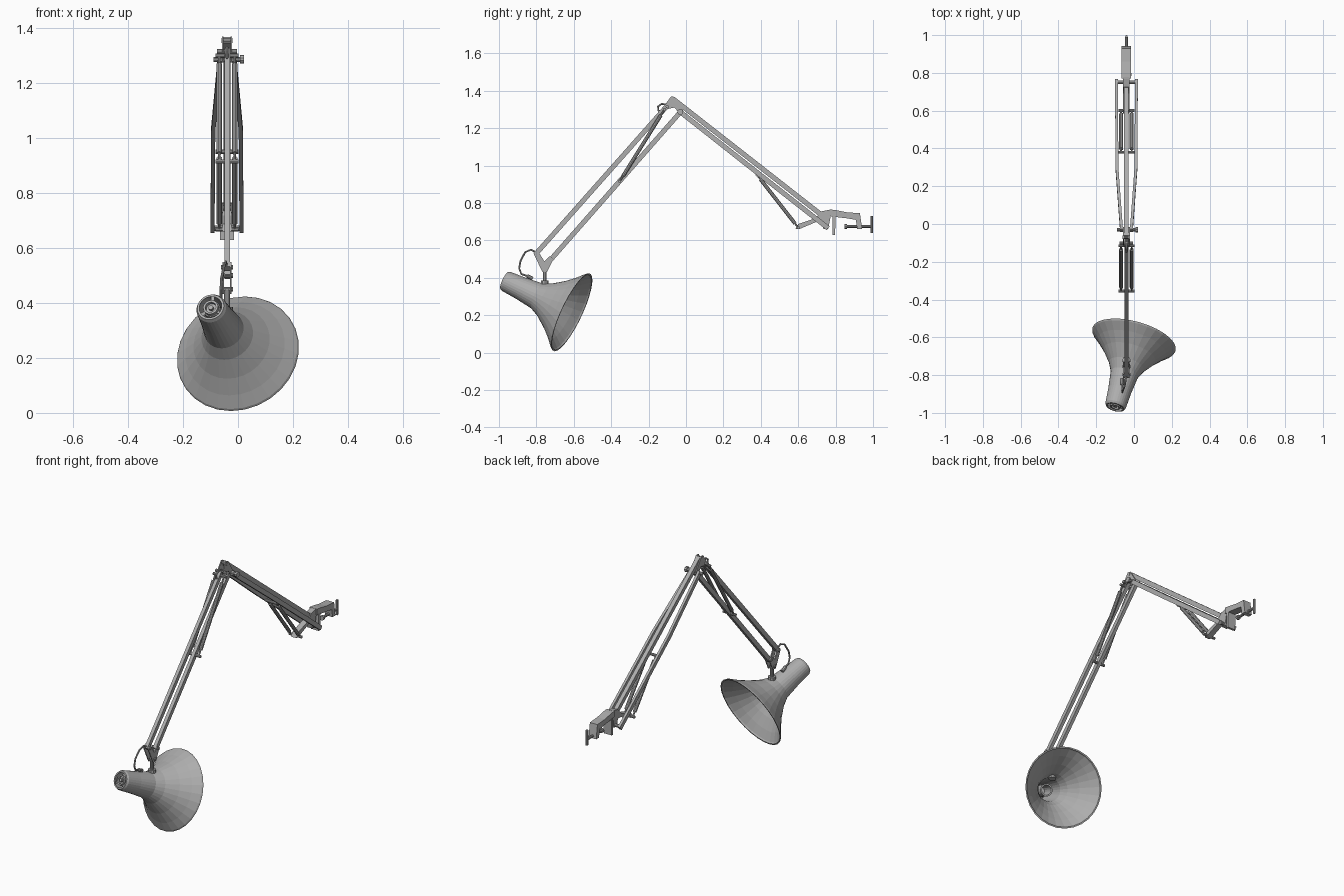
import bpy, bmesh, math
from mathutils import Vector

cube = bpy.data.objects.get("Cube")
if cube:
    bpy.data.objects.remove(cube, do_unlink=True)

grey = bpy.data.materials.new("lamp_grey")
grey.use_nodes = True
grey.diffuse_color = (0.42, 0.42, 0.42, 1)
grey.node_tree.nodes["Principled BSDF"].inputs["Base Color"].default_value = grey.diffuse_color

CX = -0.04  # centre plane of the arms


def finish(name, bm):
    bmesh.ops.remove_doubles(bm, verts=bm.verts, dist=0.0001)
    bmesh.ops.recalc_face_normals(bm, faces=bm.faces)
    mesh = bpy.data.meshes.new(name)
    bm.to_mesh(mesh)
    bm.free()
    mesh.materials.append(grey)
    obj = bpy.data.objects.new(name, mesh)
    bpy.context.collection.objects.link(obj)
    return obj


def skin(bm, rings, caps):
    """Join closed rings of vertices with quads."""
    n = len(rings[0])
    for a, b in zip(rings, rings[1:]):
        for i in range(n):
            j = (i + 1) % n
            bm.faces.new((a[i], a[j], b[j], b[i]))
    if caps:
        bm.faces.new(rings[0])
        bm.faces.new(rings[-1])


def sweep(name, pts, section):
    """Sweep a cross-section (side, up) along a path."""
    pts = [Vector(p) for p in pts]
    bm = bmesh.new()
    rings = []
    for i, p in enumerate(pts):
        t = (pts[min(i + 1, len(pts) - 1)] - pts[max(i - 1, 0)]).normalized()
        ref = Vector((0, 0, 1)) if abs(t.x) > 0.8 else Vector((1, 0, 0))
        side = (ref - t * ref.dot(t)).normalized()
        up = t.cross(side)
        rings.append([bm.verts.new(p + side * a + up * b) for a, b in section])
    skin(bm, rings, True)
    return finish(name, bm)


def rect(w, h):
    return [(-w / 2, -h / 2), (w / 2, -h / 2), (w / 2, h / 2), (-w / 2, h / 2)]


def circle(r, n=10):
    return [(r * math.cos(k * math.tau / n), r * math.sin(k * math.tau / n)) for k in range(n)]


def side_path(points, x=CX):
    return [(x, y, z) for y, z in points]


def cross_pin(name, y, z, half, r):
    return sweep(name, [(CX - half, y, z), (CX + half, y, z)], circle(r))


def plate(name, outline, x, width):
    """Side outline extruded across x."""
    bm = bmesh.new()
    rings = [[bm.verts.new((x + s * width / 2, y, z)) for y, z in outline] for s in (-1, 1)]
    skin(bm, rings, True)
    return finish(name, bm)


# Shade axis frame
BASE = Vector((-0.1, -0.97, 0.385))
AXIS = Vector((0.1, 0.36, -0.17)).normalized()
U = AXIS.cross(Vector((0, 0, 1))).normalized()
V = AXIS.cross(U)


def on_axis(t, r, a):
    return BASE + AXIS * t + (U * math.cos(a) + V * math.sin(a)) * r


def lathe(name, profile, n=28):
    bm = bmesh.new()
    rings = [[bm.verts.new(on_axis(t, r, k * math.tau / n)) for k in range(n)] for t, r in profile]
    skin(bm, rings, False)
    return finish(name, bm)


# Flared shade with a thin double wall
outer = [(0, 0.05), (0.012, 0.056), (0.1, 0.062), (0.2, 0.074), (0.25, 0.097),
         (0.315, 0.143), (0.365, 0.187), (0.402, 0.225), (0.41, 0.229)]
inner = [(t, r - 0.008) for t, r in reversed(outer)]
lathe("shade", outer + inner + outer[:1])

# Vented end with bulb socket
lathe("socket", [(0.015, 0), (0.015, 0.032), (0.16, 0.036), (0.16, 0.028), (0.06, 0.028), (0.06, 0)], 16)
lathe("vent_ring", [(0.0, 0.02), (0.0, 0.028), (0.016, 0.028), (0.016, 0.02), (0.0, 0.02)], 16)
lathe("vent_button", [(0.002, 0), (0.002, 0.009), (0.016, 0.009)], 10)
for k in range(3):
    a = k * math.tau / 3 + 0.5
    sweep("vent_spoke", [on_axis(0.018, 0.02, a), on_axis(0.018, 0.052, a)], rect(0.012, 0.008))

# Stem, swivel and V bracket above the shade
sweep("shade_stem", side_path([(-0.755, 0.355), (-0.755, 0.45)]), circle(0.011))
sweep("shade_collar", side_path([(-0.755, 0.35), (-0.755, 0.385)]), circle(0.022))
for s in (-1, 1):
    plate("head_bracket", [(-0.815, 0.53), (-0.795, 0.55), (-0.757, 0.487), (-0.73, 0.515),
                           (-0.708, 0.502), (-0.742, 0.432), (-0.768, 0.432)], CX + s * 0.014, 0.006)
for y, z in [(-0.797, 0.53), (-0.722, 0.5), (-0.755, 0.45)]:
    cross_pin("head_pin", y, z, 0.022, 0.009)

# Power cord by the shade and at the elbow
sweep("shade_cord", [(CX, -0.79, 0.53), (-0.045, -0.83, 0.55), (-0.05, -0.86, 0.537),
                     (-0.06, -0.885, 0.49), (-0.062, -0.892, 0.45), (-0.062, -0.88, 0.42),
                     (-0.062, -0.82, 0.40)], circle(0.005, 8))
sweep("cord_grommet", [(-0.062, -0.85, 0.41), (-0.062, -0.82, 0.395)], circle(0.01, 8))
sweep("elbow_cord", side_path([(-0.10, 1.325), (-0.13, 1.33), (-0.15, 1.315), (-0.148, 1.295),
                               (-0.12, 1.28)]), circle(0.005, 8))

# Front arm: two parallel bars
sweep("front_arm_upper_bar", side_path([(-0.805, 0.525), (-0.1, 1.32)]), rect(0.02, 0.026))
sweep("front_arm_lower_bar", side_path([(-0.725, 0.495), (-0.028, 1.288)]), rect(0.02, 0.026))

# Elbow plates and pins
for s in (-1, 1):
    plate("elbow_plate", [(-0.08, 1.37), (-0.06, 1.367), (-0.015, 1.295), (-0.032, 1.275),
                          (-0.062, 1.31), (-0.1, 1.302), (-0.114, 1.322)], CX + s * 0.015, 0.006)
cross_pin("elbow_top_pin", -0.07, 1.355, 0.02, 0.009)
cross_pin("elbow_front_pin", -0.1, 1.315, 0.036, 0.009)
cross_pin("elbow_rear_pin", -0.03, 1.287, 0.05, 0.009)
sweep("elbow_knob", [(0.008, -0.03, 1.287), (0.022, -0.03, 1.287)], circle(0.016))

# Rear arm: central upper bar, and a lower pair that narrows to the elbow
sweep("rear_arm_upper_bar", side_path([(-0.07, 1.357), (0.745, 0.72)]), rect(0.024, 0.026))
for s in (-1, 1):
    sweep("rear_arm_lower_bar", [(CX + s * 0.026, -0.035, 1.29), (CX + s * 0.036, 0.1, 1.184),
                                 (CX + s * 0.05, 0.29, 1.034), (CX + s * 0.053, 0.76, 0.665)],
          rect(0.015, 0.026))
cross_pin("rear_arm_base_pin", 0.75, 0.672, 0.06, 0.01)

# Spring pairs with their cross pins
for name, top, low in (("front_spring", (-0.115, 1.3), (-0.355, 0.915)),
                       ("rear_spring", (0.38, 0.95), (0.6, 0.668))):
    ends = Vector(top), Vector(low)
    path = [ends[0].lerp(ends[1], f) for f in (0, 0.08, 0.92, 1)]
    for s in (-1, 1):
        x = CX + s * 0.028
        sweep(name, side_path(path[1:3], x), circle(0.0105))
        sweep(name + "_hook", side_path([path[0], path[3]], x), circle(0.005, 8))
    for y, z in (top, low):
        cross_pin(name + "_pin", y, z, 0.042, 0.008)

# Base bracket between the arm and the clamp
plate("base_bracket", [(0.585, 0.66), (0.6, 0.687), (0.69, 0.718), (0.725, 0.755), (0.775, 0.765),
                       (0.775, 0.735), (0.76, 0.66), (0.735, 0.66), (0.725, 0.7), (0.7, 0.7),
                       (0.605, 0.66)], CX, 0.034)

# Table clamp
plate("clamp_body", [(0.77, 0.765), (0.8, 0.762), (0.86, 0.75), (0.93, 0.745), (0.942, 0.662),
                     (0.915, 0.662), (0.908, 0.71), (0.86, 0.718), (0.8, 0.725), (0.77, 0.73)], CX, 0.05)
plate("clamp_jaw", [(0.783, 0.63), (0.783, 0.73), (0.8, 0.73), (0.797, 0.63)], CX, 0.052)
sweep("clamp_screw", side_path([(0.85, 0.675), (0.99, 0.675)]), circle(0.008))
sweep("clamp_pad", side_path([(0.848, 0.675), (0.86, 0.675)]), circle(0.014))
sweep("clamp_handle", side_path([(0.993, 0.64), (0.993, 0.73)]), circle(0.007, 8))
